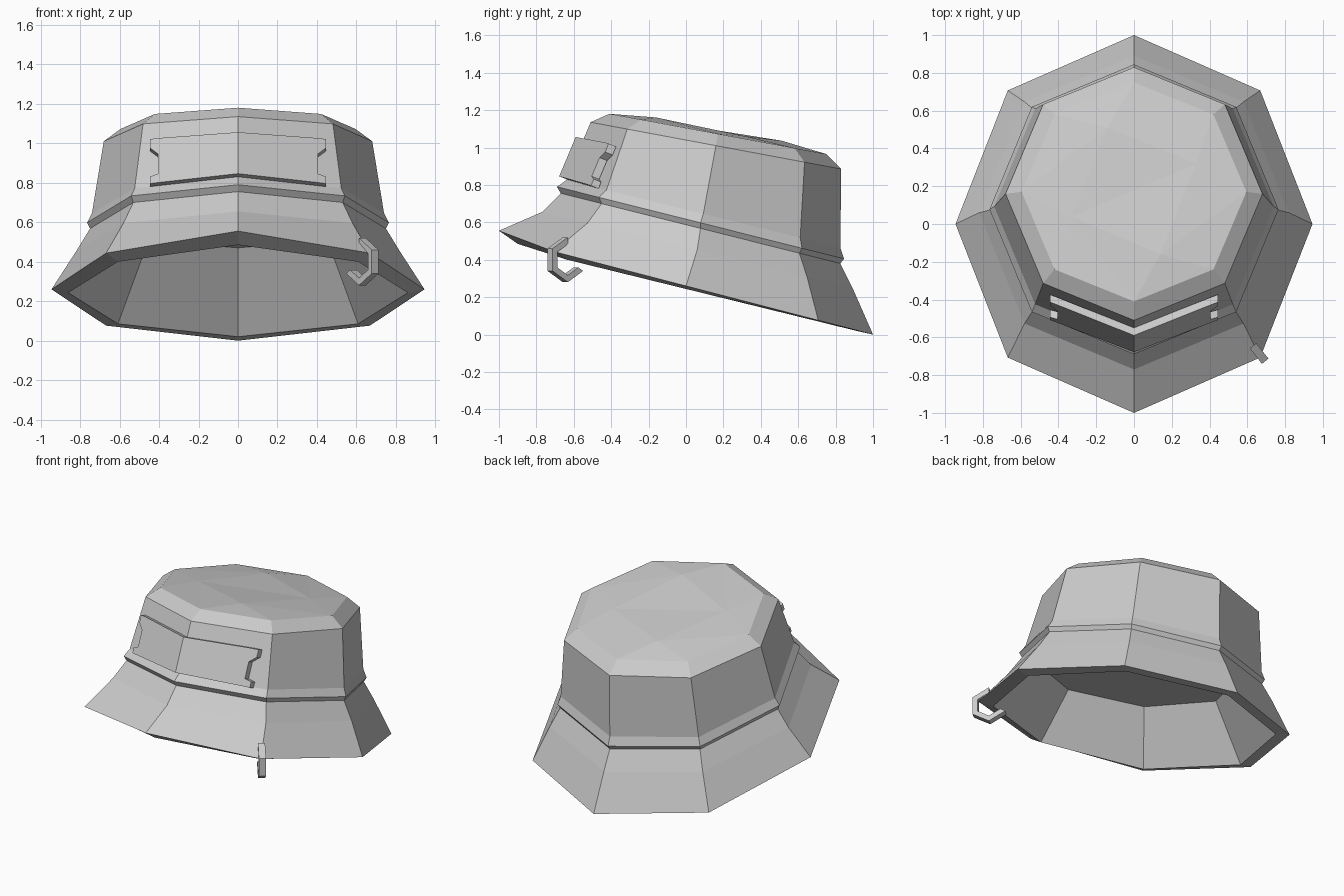
import bpy
import bmesh
import math
from mathutils import Vector

if "Cube" in bpy.data.objects:
    bpy.data.objects.remove(bpy.data.objects["Cube"], do_unlink=True)

SIDES = 8

fabric = bpy.data.materials.new("light grey fabric")
fabric.use_nodes = True
GREY = (0.6, 0.6, 0.6, 1)
fabric.diffuse_color = GREY
fabric.node_tree.nodes["Principled BSDF"].inputs["Base Color"].default_value = GREY


def finish(name, bm):
    bmesh.ops.recalc_face_normals(bm, faces=bm.faces)
    mesh = bpy.data.meshes.new(name)
    bm.to_mesh(mesh)
    bm.free()
    mesh.materials.append(fabric)
    bpy.context.collection.objects.link(bpy.data.objects.new(name, mesh))


def tilted_ring(bm, width, y_front, y_back, z_front, z_back, lift=0):
    """Octagon leaning back; vertex 0 is at the front, going round by +x."""
    verts = []
    for k in range(SIDES):
        a = math.tau * k / SIDES
        t = (1 - math.cos(a)) / 2
        z = z_front + (z_back - z_front) * t + (lift if k == 0 else 0)
        y = y_front + (y_back - y_front) * t
        verts.append(bm.verts.new((width * math.sin(a), y, z)))
    return verts


def bridge(bm, lower, upper):
    for k in range(SIDES):
        n = (k + 1) % SIDES
        bm.faces.new((lower[k], lower[n], upper[n], upper[k]))


# Hat shell: inside ceiling at the band, down to the rim, then up the outside
RINGS = [
    (0.64, -0.635, 0.69, 0.745, 0.47),        # inside ceiling
    (0.86, -0.90, 0.91, 0.465, 0.02, 0.02),   # rim underside
    (0.945, -1.0, 1.0, 0.52, 0.0, 0.035),     # rim edge
    (0.82, -0.77, 0.89, 0.655, 0.25),         # brim curve
    (0.75, -0.67, 0.825, 0.755, 0.38),        # band bottom
    (0.765, -0.69, 0.845, 0.79, 0.405),       # band top
    (0.74, -0.64, 0.825, 0.825, 0.465),       # crown base
    (0.68, -0.51, 0.83, 1.135, 0.885),        # crown shoulder
    (0.595, -0.41, 0.75, 1.18, 0.965),        # crown top edge
]
bm = bmesh.new()
loops = [tilted_ring(bm, *r) for r in RINGS]
for lower, upper in zip(loops, loops[1:]):
    bridge(bm, lower, upper)
bm.faces.new(loops[0])

# Softly creased top panel
top = loops[-1]
crease = [bm.verts.new((x, y, 1.104 - 0.185 * y + bump)) for x, y, bump in
          ((0.14, -0.16, 0.027), (0.33, 0.32, 0.015),
           (-0.14, 0.51, 0.027), (-0.33, 0.04, 0.015))]
for j, v in enumerate(crease):
    a, b, c = (top[(2 * j + s) % SIDES] for s in range(3))
    bm.faces.new((v, a, b))
    bm.faces.new((v, b, c))
    bm.faces.new((v, c, crease[(j + 1) % 4]))
bm.faces.new((crease[1], crease[2], crease[3]))
bm.faces.new((crease[0], crease[1], crease[3]))
finish("bucket_hat", bm)

# Front patch: notched plate folded round the centre line
HALF = [(0, 1.04), (0.405, 1.01), (0.445, 1.005), (0.445, 0.96),
        (0.405, 0.93), (0.405, 0.83), (0.445, 0.815), (0.445, 0.78),
        (0.405, 0.785), (0, 0.83)]


def patch_point(x, z, out):
    drop = 1.135 - 0.07 * abs(x) - z
    return Vector((x, -0.51 - out + 0.4 * abs(x) - 0.42 * drop, z + 0.4 * out))


bm = bmesh.new()
for side in (-1, 1):
    outer = [bm.verts.new(patch_point(side * x, z, 0.04)) for x, z in HALF]
    inner = [bm.verts.new(patch_point(side * x, z, 0)) for x, z in HALF]
    for layer in (outer, inner):
        bm.faces.new(layer)
    for k in range(len(HALF) - 1):
        bm.faces.new((outer[k], outer[k + 1], inner[k + 1], inner[k]))
bmesh.ops.remove_doubles(bm, verts=bm.verts, dist=0.0005)
finish("front_patch", bm)

# Open six-sided ring hooked round the brim edge
CENTRE = Vector((0.63, -0.645, 0.40))
outward = Vector((0.62, -0.78, 0)).normalized()
across = Vector((-outward.y, outward.x, 0))
bm = bmesh.new()
sections = []
for k in range(-3, 2):
    a = math.tau * (k + 0.5) / 6
    spoke = outward * math.cos(a) + Vector((0, 0, math.sin(a)))
    sections.append([bm.verts.new(CENTRE + spoke * r + across * w) for r, w in
                     ((0.12, 0.022), (0.12, -0.022), (0.083, -0.022), (0.083, 0.022))])
for here, there in zip(sections, sections[1:]):
    for s in range(4):
        n = (s + 1) % 4
        bm.faces.new((here[s], here[n], there[n], there[s]))
bm.faces.new(sections[0])
bm.faces.new(sections[-1])
finish("brim_ring", bm)
